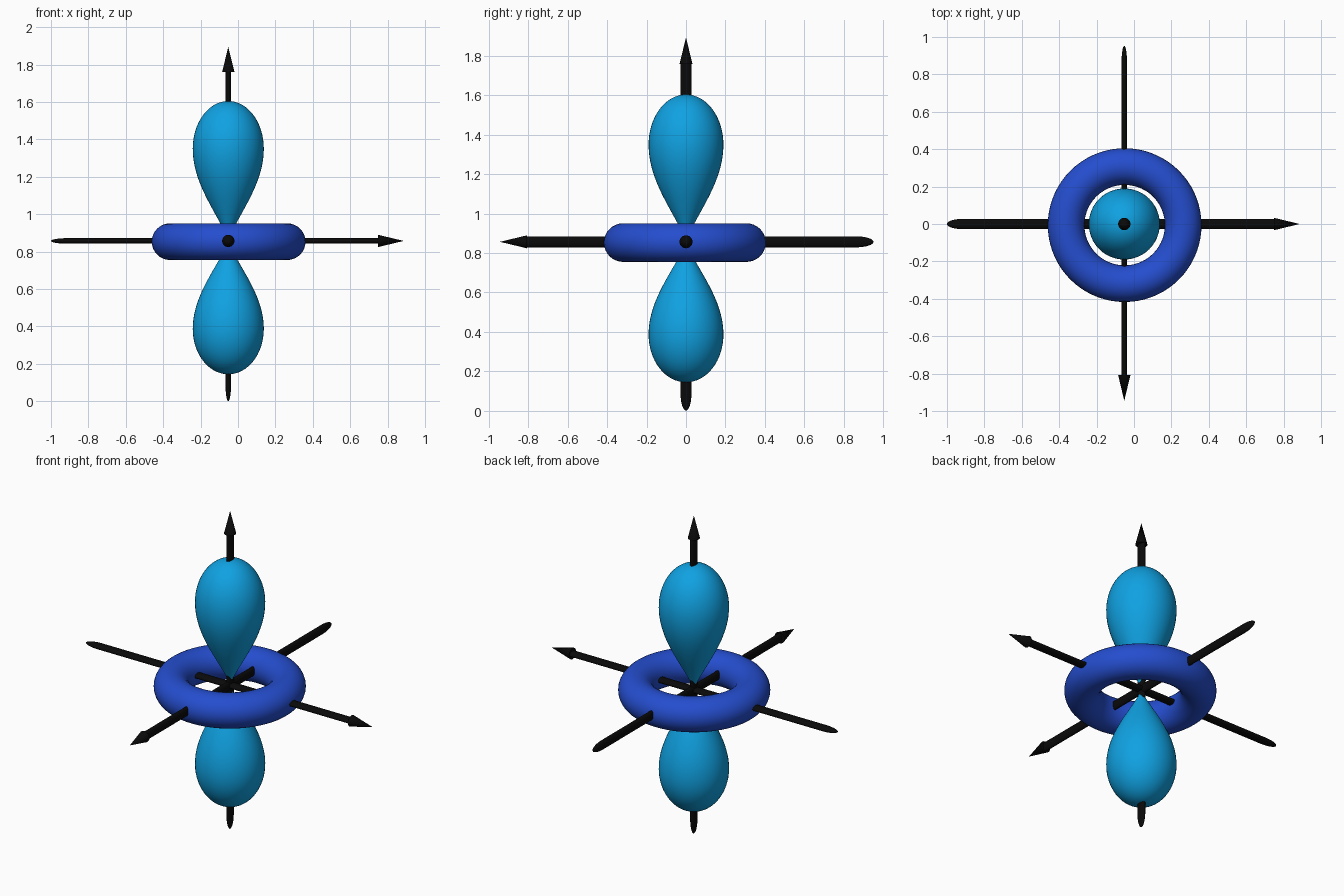
import bpy, bmesh, math
from mathutils import Matrix, Vector

if "Cube" in bpy.data.objects:
    bpy.data.objects.remove(bpy.data.objects["Cube"])

CENTRE = Vector((-0.052, 0.0, 0.857))


def material(name, rgb):
    m = bpy.data.materials.new(name)
    m.diffuse_color = (*rgb, 1.0)
    m.use_nodes = True
    m.node_tree.nodes["Principled BSDF"].inputs["Base Color"].default_value = m.diffuse_color
    return m


LIGHT = material("light_blue", (0.005, 0.36, 0.76))
DEEP = material("deep_blue", (0.018, 0.075, 0.62))
BLACK = material("black", (0.003, 0.003, 0.003))


def revolve(name, profile, mat, narrow, wide, axis, squash=1.0, sides=48):
    """Spin (radius, height) points, then lay the result along an axis from CENTRE."""
    bm = bmesh.new()
    verts = [bm.verts.new((0.0, r, h)) for r, h in profile]
    edges = [bm.edges.new(p) for p in zip(verts, verts[1:])]
    bmesh.ops.spin(bm, geom=verts + edges, cent=(0, 0, 0), axis=(0, 0, 1),
                   angle=math.tau, steps=sides)
    bmesh.ops.remove_doubles(bm, verts=bm.verts, dist=1e-5)
    n, w, a = Vector(narrow) * squash, Vector(wide), Vector(axis)
    frame = Matrix((n, w, a)).transposed().to_4x4()
    bm.transform(Matrix.Translation(CENTRE) @ frame)
    bmesh.ops.recalc_face_normals(bm, faces=bm.faces)
    me = bpy.data.meshes.new(name)
    bm.to_mesh(me)
    bm.free()
    ob = bpy.data.objects.new(name, me)
    bpy.context.collection.objects.link(ob)
    me.materials.append(mat)
    smooth(ob)
    return ob


def smooth(ob):
    bpy.ops.object.select_all(action='DESELECT')
    ob.select_set(True)
    bpy.context.view_layer.objects.active = ob
    bpy.ops.object.shade_smooth_by_angle(angle=math.radians(45))


def lobe(name, length, axis):
    """Teardrop: slim neck at the centre, elliptical cap at the far end."""
    belly, r = length * 0.66, 0.19
    pts = []
    for i in range(25):
        t = i / 24
        pts.append((r * math.sin(t * math.pi / 2) ** 1.22, t * belly))
    for i in range(1, 17):
        a = i / 16 * math.pi / 2
        pts.append((r * math.cos(a) if i < 16 else 0.0,
                    belly + (length - belly) * math.sin(a)))
    revolve(name, pts, LIGHT, (1, 0, 0), (0, 1, 0), axis)


# Two opposite lobes
lobe("upper_lobe", 0.748, (0, 0, 1))
lobe("lower_lobe", 0.713, (0, 0, -1))

# Ring around the waist
bpy.ops.mesh.primitive_torus_add(major_radius=0.313, minor_radius=0.098,
                                 major_segments=72, minor_segments=32,
                                 location=(-0.05, -0.006, 0.853))
ring = bpy.context.object
ring.name = "ring"
ring.data.materials.append(DEEP)
smooth(ring)


def arrow(name, tail, base, tip, narrow, wide, axis):
    """Flattened rod with a rounded tail, plus a round cone head."""
    rod = [(0.0, tail)]
    for i in range(1, 9):
        a = i / 8 * math.pi / 2
        rod.append((0.028 * math.sin(a), tail + 0.09 * (1 - math.cos(a))))
    rod += [(0.028, base + 0.01), (0.0, base + 0.01)]
    revolve(name + "_rod", rod, BLACK, narrow, wide, axis, squash=0.53, sides=24)
    cone = [(0.0, base), (0.033, base), (0.0, tip)]
    revolve(name + "_head", cone, BLACK, narrow, wide, axis, sides=24)


# Three crossing axis arrows
X, Y, Z = (1, 0, 0), (0, 1, 0), (0, 0, 1)
arrow("side_arrow", -0.948, 0.80, 0.938, Z, Y, X)
arrow("front_arrow", -0.952, 0.807, 0.945, X, Z, (0, -1, 0))
arrow("upright_arrow", -0.857, 0.903, 1.037, X, Y, Z)
